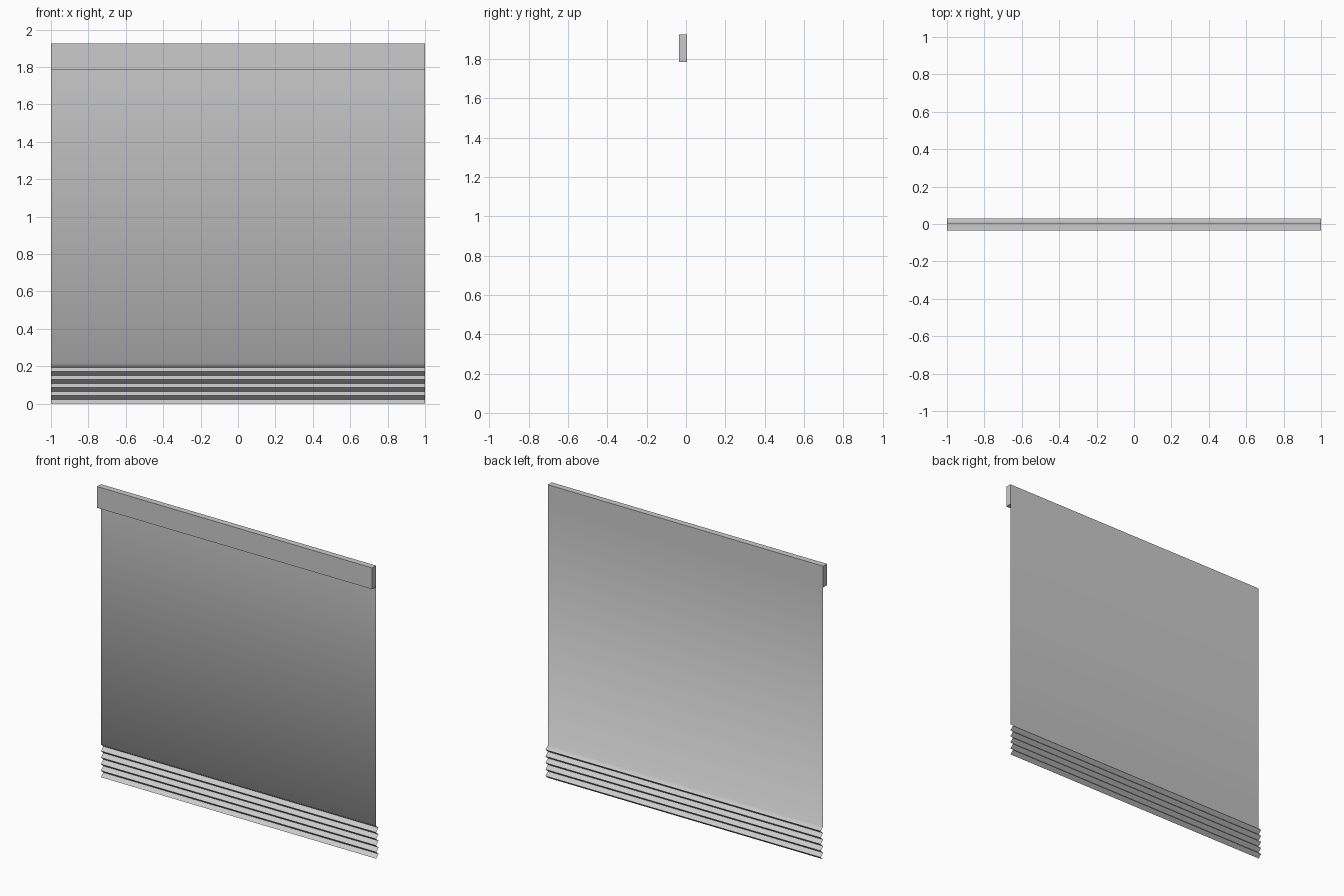
import bpy
import bmesh
import math

if "Cube" in bpy.data.objects:
    bpy.data.objects.remove(bpy.data.objects["Cube"])

grey = bpy.data.materials.new("light grey")
grey.use_nodes = True
colour = (0.6, 0.6, 0.6, 1)
grey.diffuse_color = colour
grey.node_tree.nodes["Principled BSDF"].inputs["Base Color"].default_value = colour

HALF_WIDTH = 1.0
FRONT, BACK, TOOTH = -0.035, 0.005, 0.03
TOP, RAIL_BOTTOM, HEM_TOP = 1.925, 1.785, 0.215
TEETH = 5


def add_object(name, bm):
    mesh = bpy.data.meshes.new(name)
    bm.to_mesh(mesh)
    bm.free()
    mesh.materials.append(grey)
    obj = bpy.data.objects.new(name, mesh)
    bpy.context.collection.objects.link(obj)
    return obj


# Box rail along the top
bm = bmesh.new()
bmesh.ops.create_cube(bm, size=1)
for v in bm.verts:
    v.co.x *= 2 * HALF_WIDTH
    v.co.y = FRONT if v.co.y < 0 else BACK
    v.co.z = RAIL_BOTTOM if v.co.z < 0 else TOP
add_object("top_rail", bm)

# Hanging sheet that runs into a pleated hem
step = HEM_TOP / (2 * TEETH)
profile = [(BACK, RAIL_BOTTOM)]
for i in range(2 * TEETH + 1):
    profile.append((TOOTH if i % 2 else BACK, HEM_TOP - i * step))

bm = bmesh.new()
rows = [[bm.verts.new((x, y, z)) for x in (-HALF_WIDTH, HALF_WIDTH)]
        for y, z in profile]
for upper, lower in zip(rows, rows[1:]):
    face = bm.faces.new((upper[0], lower[0], lower[1], upper[1]))
    face.smooth = True
bm.normal_update()
# Crisp folds in the pleats, soft bend where the sheet meets them
for edge in bm.edges:
    if len(edge.link_faces) == 2:
        edge.smooth = edge.calc_face_angle() < math.radians(70)
add_object("pleated_sheet", bm)
